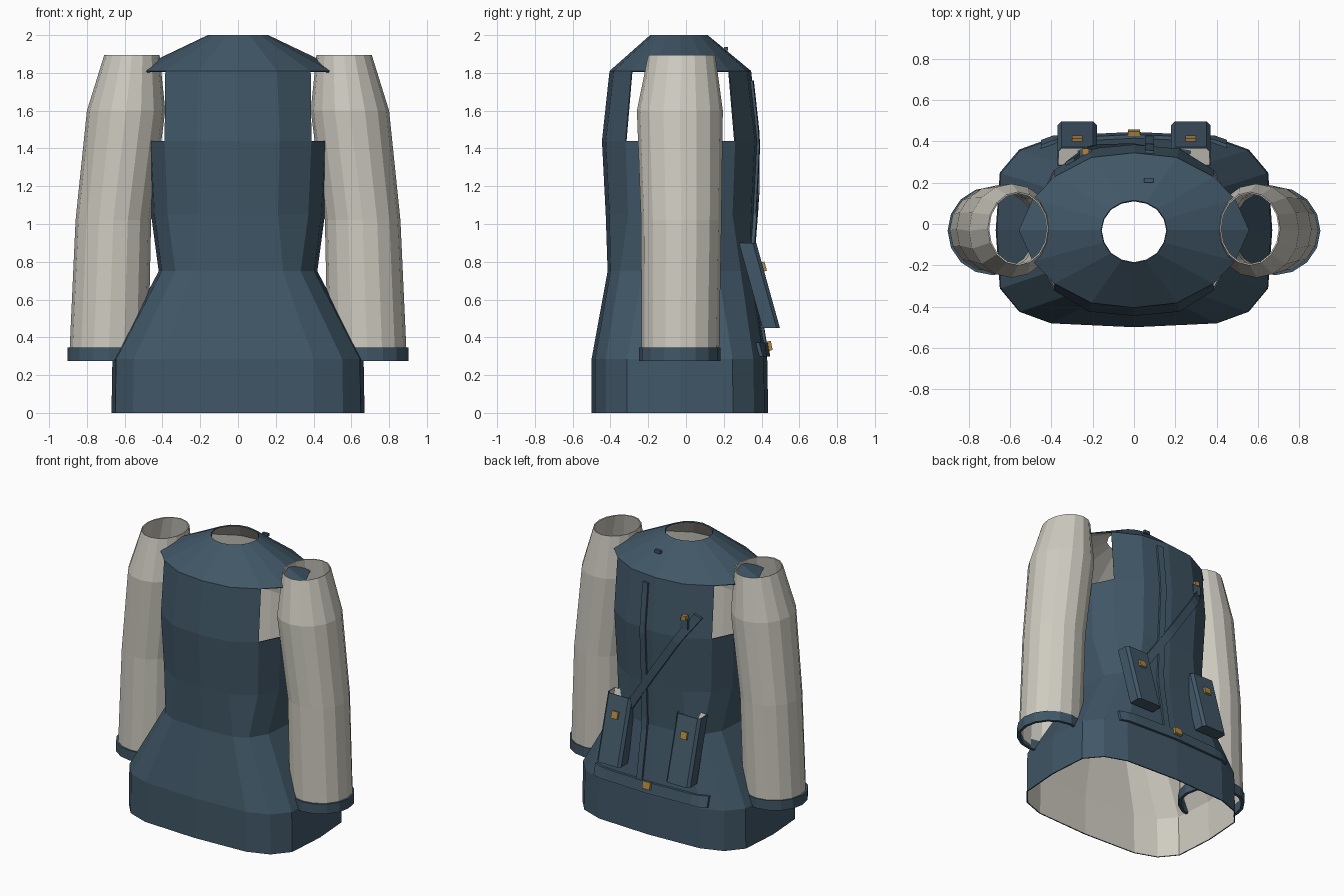
import bpy, bmesh, math
from mathutils import Vector
from mathutils.bvhtree import BVHTree

if "Cube" in bpy.data.objects:
    bpy.data.objects.remove(bpy.data.objects["Cube"])


def material(name, rgb):
    m = bpy.data.materials.new(name)
    m.diffuse_color = (*rgb, 1)
    m.use_nodes = True
    m.node_tree.nodes["Principled BSDF"].inputs["Base Color"].default_value = m.diffuse_color
    return m


NAVY = material("navy cloth", (0.052, 0.095, 0.135))
CREAM = material("cream cloth", (0.62, 0.60, 0.53))
BRASS = material("brass", (0.42, 0.24, 0.06))


def make_object(name, bm, mats, wall=0, rim=0, flip=True):
    """Finish a bmesh as an object; wall gives it an inward lining."""
    if flip:
        bmesh.ops.recalc_face_normals(bm, faces=bm.faces)
    me = bpy.data.meshes.new(name)
    bm.to_mesh(me)
    bm.free()
    for m in mats:
        me.materials.append(m)
    ob = bpy.data.objects.new(name, me)
    bpy.context.collection.objects.link(ob)
    if wall:
        mod = ob.modifiers.new("lining", "SOLIDIFY")
        mod.thickness, mod.offset = wall, -1
        mod.material_offset = len(mats) - 1
        mod.material_offset_rim = rim
    return ob


def loft(rings, skip=None):
    """Skin a stack of closed rings, leaving out faces chosen by skip."""
    bm = bmesh.new()
    rows = [[bm.verts.new(p) for p in r] for r in rings]
    n = len(rows[0])
    for k in range(len(rows) - 1):
        for i in range(n):
            if skip and skip(k, i):
                continue
            j = (i + 1) % n
            bm.faces.new((rows[k][i], rows[k][j], rows[k + 1][j], rows[k + 1][i]))
    return bm


def body_ring(z, hx, front, back, quarter):
    """16 points from a quarter profile, starting at the +x side."""
    cy = -0.03
    q = [(1, 0)] + quarter + [(0, 1)]
    half = q + [(-a, b) for a, b in reversed(q[:-1])]
    pts = [(a * hx, cy + b * (back - cy), z) for a, b in half]
    pts += [(a * hx, cy - b * (cy - front), z) for a, b in reversed(half[1:-1])]
    return pts


# Jacket body: hem, hips, waist, chest, shoulder cape and neck
HEM = [(.97, .60), (.83, .84), (.60, .96)]
WAIST = [(.96, .52), (.79, .83), (.57, .96)]
CHEST = [(.96, .35), (.81, .70), (.46, .95)]
CAPE = [(.88, .40), (.69, .69), (.37, .94)]
NECK = [(.92, .38), (.71, .71), (.38, .92)]
body = loft([
    body_ring(0.0, .67, -.50, .435, HEM),
    body_ring(.285, .665, -.50, .43, HEM),
    body_ring(.75, .42, -.415, .355, WAIST),
    body_ring(1.05, .46, -.425, .365, CHEST),
    body_ring(1.44, .48, -.445, .385, CHEST),
    body_ring(1.81, .558, -.405, .345, CAPE),
    body_ring(2.0, .16, -.19, .115, NECK),
], skip=lambda k, i: k == 4 and i in (0, 1, 6, 7, 8, 9, 14, 15))
bmesh.ops.recalc_face_normals(body, faces=body.faces)
surface = BVHTree.FromBMesh(body)
make_object("jacket_body", body, [NAVY, CREAM], wall=.008)


def tube_ring(x0, x1, y0, y1, z, side):
    return [(side * ((x0 + x1) / 2 + (x1 - x0) / 2 * math.cos(t)),
             (y0 + y1) / 2 + (y1 - y0) / 2 * math.sin(t), z)
            for t in (math.tau * i / 16 for i in range(16))]


# Sleeves and cuffs
for side, tag in ((-1, "left"), (1, "right")):
    sleeve = loft([tube_ring(*r, side) for r in (
        (.475, .893, -.235, .175, .30),
        (.46, .86, -.238, .188, 1.02),
        (.385, .80, -.26, .195, 1.60),
        (.415, .708, -.20, .155, 1.895))])
    make_object(tag + "_sleeve", sleeve, [CREAM], wall=.007)
    cuff = loft([tube_ring(.465, .903, -.248, .182, z, side) for z in (.275, .345)])
    make_object(tag + "_cuff", cuff, [NAVY], wall=.02)


def on_back(x, z, lift):
    hit = surface.ray_cast(Vector((x, 2, z)), Vector((0, -1, 0)))[0]
    return Vector((x, hit.y + lift, z))


def strap(name, a, b, width, thick=.014, steps=16):
    """Ribbon laid over the back between two (x, z) points."""
    d = Vector((b[0] - a[0], b[1] - a[1])).normalized()
    off = Vector((-d.y, d.x)) * width / 2
    rings = []
    for s in range(steps + 1):
        c = Vector(a).lerp(Vector(b), s / steps)
        p, q = c + off, c - off
        rings.append([on_back(p.x, p.y, -.004), on_back(p.x, p.y, thick),
                      on_back(q.x, q.y, thick), on_back(q.x, q.y, -.004)])
    bm = loft(rings)
    bm.verts.ensure_lookup_table()
    for end in (bm.verts[:4], bm.verts[-4:]):
        bm.faces.new(end)
    return make_object(name, bm, [NAVY])


def box(name, loc, size, mat, tilt=0):
    bm = bmesh.new()
    bmesh.ops.create_cube(bm, size=1)
    bmesh.ops.scale(bm, vec=size, verts=bm.verts)
    ob = make_object(name, bm, [mat])
    ob.location, ob.rotation_euler = loc, (tilt, 0, 0)
    return ob


# Back straps and belt
strap("back_strap", (.075, .36), (.075, 1.76), .045)
strap("cross_strap", (-.31, 1.60), (.20, .84), .055, .018)
strap("back_belt", (-.45, .335), (.45, .335), .075, .018)
box("belt_buckle", (0, .443, .355), (.06, .022, .05), BRASS, .2)
box("strap_clasp", (-.235, .335, 1.545), (.06, .05, .07), NAVY)
box("strap_buckle", (-.235, .35, 1.59), (.035, .03, .03), BRASS)
box("strap_tip", (.072, .212, 1.928), (.045, .02, .02), NAVY)

# Open slanted pouches with brass studs
for side, tag in ((-1, "left"), (1, "right")):
    x = .275 * side

    def pouch_ring(back, front, z):
        h, c = .095, .018
        return [(x - h, back, z), (x + h, back, z), (x + h, front - c, z),
                (x + h - c, front, z), (x - h + c, front, z), (x - h, front - c, z)]
    pouch = loft([pouch_ring(.405, .497, .45), pouch_ring(.28, .372, .90)])
    pouch.verts.ensure_lookup_table()
    pouch.faces.new(pouch.verts[:6])
    make_object(tag + "_pouch", pouch, [NAVY, CREAM], wall=.007)
    box(tag + "_pouch_stud", (x, .413, .775), (.05, .018, .05), BRASS, .27)
